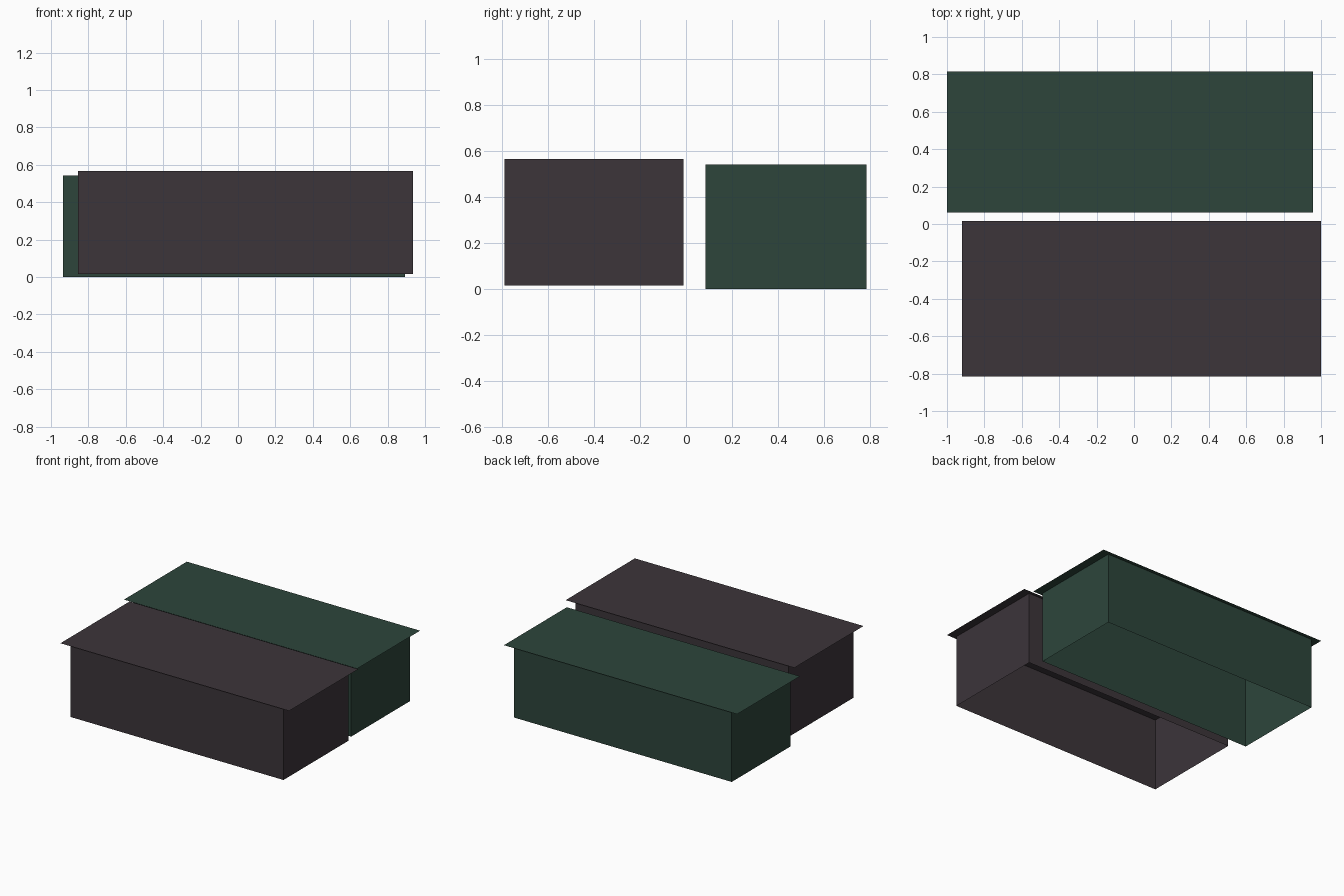
import bpy
import bmesh

if "Cube" in bpy.data.objects:
    bpy.data.objects.remove(bpy.data.objects["Cube"])


def material(name, rgb):
    m = bpy.data.materials.new(name)
    m.diffuse_color = (*rgb, 1)
    m.use_nodes = True
    m.node_tree.nodes["Principled BSDF"].inputs["Base Color"].default_value = m.diffuse_color
    return m


def add_object(name, bm, mat):
    mesh = bpy.data.meshes.new(name)
    bm.to_mesh(mesh)
    bm.free()
    mesh.materials.append(mat)
    ob = bpy.data.objects.new(name, mesh)
    bpy.context.collection.objects.link(ob)


def rectangle(bm, x0, x1, y0, y1, z):
    corners = [(x0, y0, z), (x1, y0, z), (x1, y1, z), (x0, y1, z)]
    return bm.faces.new([bm.verts.new(c) for c in corners])


def walls(name, x0, x1, y0, y1, z0, z1, mat):
    """Four thin walls, open at the bottom and closed by the roof."""
    bm = bmesh.new()
    low = list(rectangle(bm, x0, x1, y0, y1, z0).verts)
    high = list(rectangle(bm, x0, x1, y0, y1, z1).verts)
    bmesh.ops.delete(bm, geom=bm.faces[:], context='FACES_ONLY')
    for i in range(4):
        j = (i + 1) % 4
        bm.faces.new((low[i], low[j], high[j], high[i]))
    add_object(name, bm, mat)


def roof(name, x0, x1, y0, y1, z, mat):
    """Flat overhanging sheet."""
    bm = bmesh.new()
    rectangle(bm, x0, x1, y0, y1, z)
    add_object(name, bm, mat)


plum = material("dark plum", (0.045, 0.035, 0.042))
green = material("dark green", (0.026, 0.060, 0.044))

# Front building
walls("front_walls", -0.855, 0.935, -0.79, -0.01, 0.016, 0.567, plum)
roof("front_roof", -0.92, 1.0, -0.815, 0.015, 0.567, plum)

# Back building
walls("back_walls", -0.935, 0.892, 0.084, 0.787, 0.0, 0.542, green)
roof("back_roof", -1.0, 0.958, 0.061, 0.815, 0.542, green)
